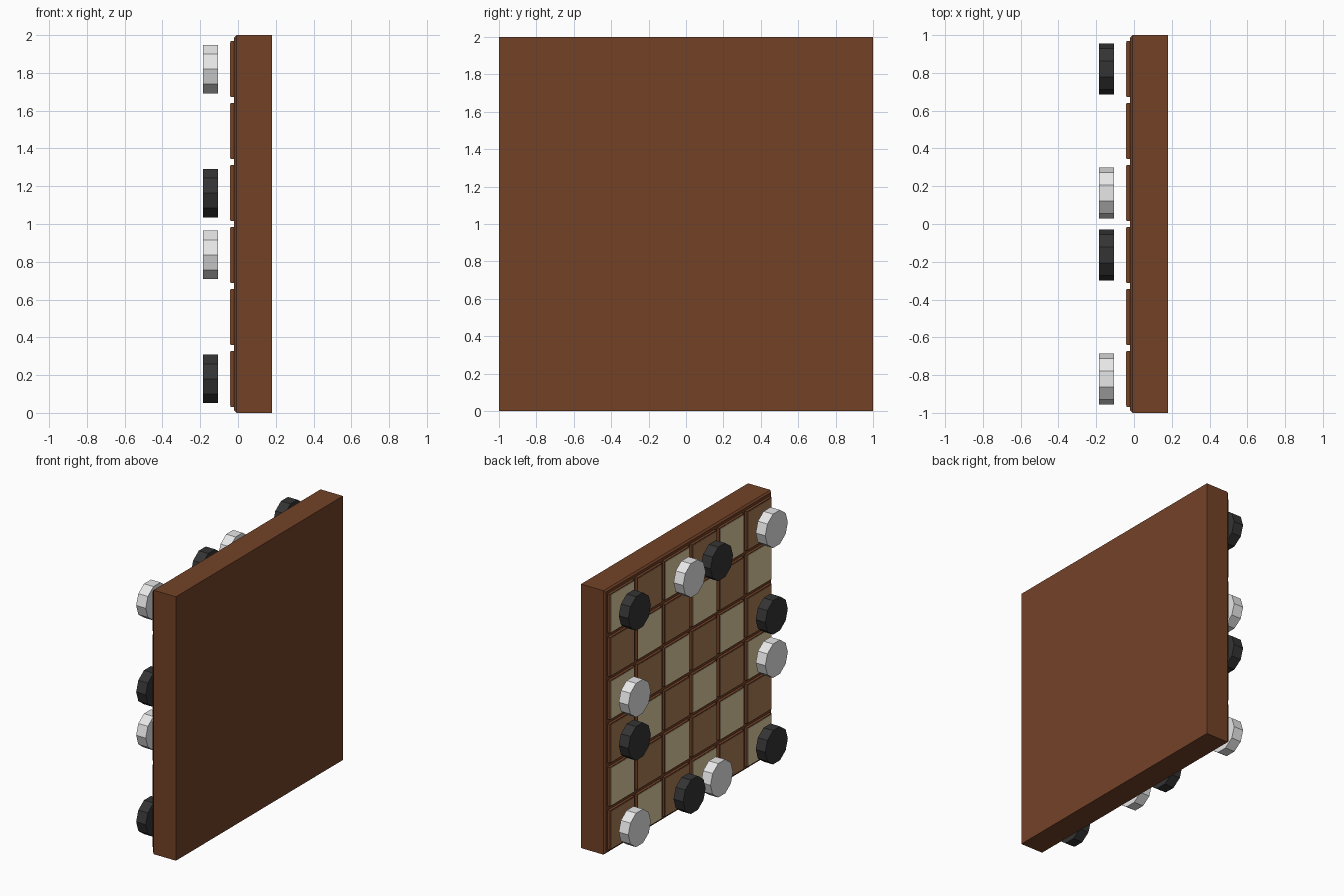
import bpy, bmesh, math
from mathutils import Matrix

if "Cube" in bpy.data.objects:
    bpy.data.objects.remove(bpy.data.objects["Cube"])


def srgb(r, g, b):
    def lin(c):
        c /= 255
        return c / 12.92 if c <= 0.04045 else ((c + 0.055) / 1.055) ** 2.4
    return (lin(r), lin(g), lin(b), 1)


def material(name, rgb):
    m = bpy.data.materials.new(name)
    m.diffuse_color = srgb(*rgb)
    m.use_nodes = True
    m.node_tree.nodes["Principled BSDF"].inputs["Base Color"].default_value = m.diffuse_color
    return m


BOARD = material("board brown", (115, 66, 39))
LIGHT = material("light tile", (225, 205, 162))
DARK = material("dark tile", (170, 124, 86))
WHITE = material("white piece", (231, 231, 231))
BLACK = material("black piece", (52, 52, 52))


def finish(bm, name, mat):
    mesh = bpy.data.meshes.new(name)
    bm.to_mesh(mesh)
    bm.free()
    mesh.materials.append(mat)
    ob = bpy.data.objects.new(name, mesh)
    bpy.context.collection.objects.link(ob)
    return ob


def slab(name, mat, x0, x1, y, z, size, chamfer=0.0):
    """Square slab facing -x, with its front rim chamfered."""
    bm = bmesh.new()
    bmesh.ops.create_cube(bm, size=1, matrix=Matrix.Translation(((x0 + x1) / 2, y, z))
                          @ Matrix.Diagonal((x1 - x0, size, size, 1)))
    if chamfer:
        rim = [e for e in bm.edges if all(v.co.x < x0 + 1e-4 for v in e.verts)]
        bmesh.ops.bevel(bm, geom=rim, offset=chamfer, segments=1, affect='EDGES')
    return finish(bm, name, mat)


def piece(name, mat, y, z):
    """Ten-sided disc with its axis along x."""
    bm = bmesh.new()
    bmesh.ops.create_cone(bm, cap_ends=True, segments=10, radius1=0.135, radius2=0.135,
                          depth=0.08, matrix=Matrix.Translation((-0.145, y, z))
                          @ Matrix.Rotation(math.pi / 2, 4, 'Y'))
    # put a corner of the disc on the y axis
    top = max(v.co.y for v in bm.verts) - y
    if abs(top - 0.135) > 1e-3:
        bmesh.ops.rotate(bm, verts=bm.verts, cent=(0, y, z),
                         matrix=Matrix.Rotation(math.pi / 10, 3, 'X'))
    return finish(bm, name, mat)


# Board
slab("board", BOARD, -0.02, 0.18, 0, 1, 2, 0.012)

# Raised squares: brown pads with a thin coloured face
def cell(i):
    return (i - 2.5) * 0.328

for i in range(6):
    for j in range(6):
        y, z = cell(i), 1 + cell(j)
        slab("square_pad", BOARD, -0.04, -0.019, y, z, 0.296)
        slab("square_face", DARK if (i + j) % 2 else LIGHT, -0.043, -0.039, y, z, 0.284)

# Pieces around the border of the board (white where listed as 1)
layout = {(0, 5): 1, (2, 5): 0, (3, 5): 1, (5, 5): 0,
          (0, 3): 0, (0, 2): 1, (5, 3): 1, (5, 2): 0,
          (0, 0): 0, (2, 0): 1, (3, 0): 0, (5, 0): 1}
for (i, j), white in layout.items():
    piece("white_piece" if white else "black_piece", WHITE if white else BLACK,
          cell(i), 1 + cell(j))
